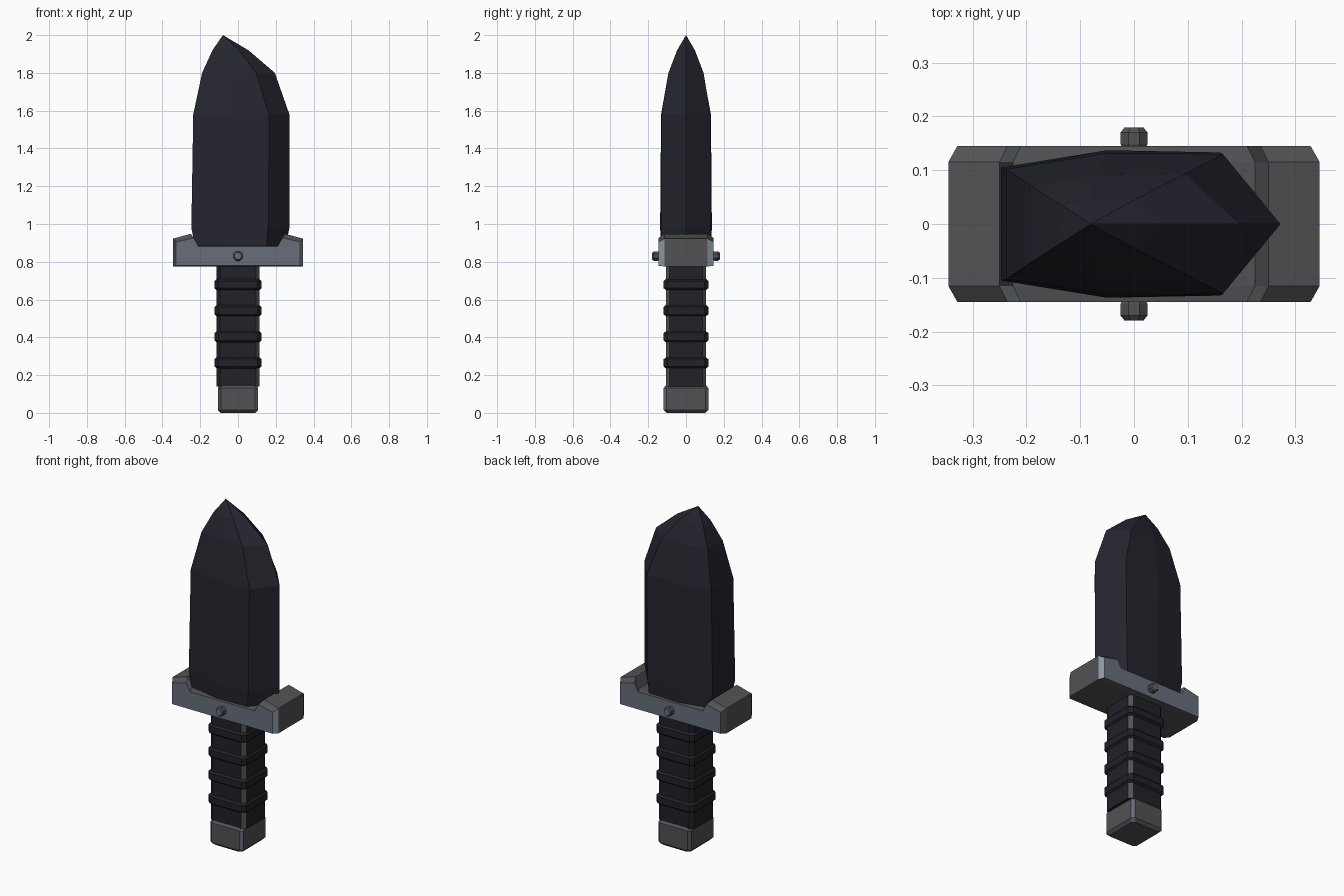
import bpy, bmesh

cube = bpy.data.objects.get("Cube")
if cube:
    bpy.data.objects.remove(cube, do_unlink=True)


def material(name, rgb):
    m = bpy.data.materials.new(name)
    m.use_nodes = True
    m.diffuse_color = (*rgb, 1)
    m.node_tree.nodes["Principled BSDF"].inputs["Base Color"].default_value = (*rgb, 1)
    return m


blade_black = material("blade black", (0.018, 0.018, 0.028))
grip_black = material("grip black", (0.015, 0.015, 0.021))
steel = material("blue steel", (0.14, 0.155, 0.195))
dark_metal = material("dark metal", (0.085, 0.085, 0.092))
bright = material("worn bright edge", (0.27, 0.31, 0.36))


def loft(name, rings, mats, rule=None):
    """Skin a stack of equal-length rings, cap both ends, colour faces by normal."""
    bm = bmesh.new()
    rows = [[bm.verts.new(p) for p in ring] for ring in rings]
    n = len(rows[0])
    for a, b in zip(rows, rows[1:]):
        for i in range(n):
            j = (i + 1) % n
            bm.faces.new((a[i], a[j], b[j], b[i]))
    bm.faces.new(rows[0][::-1])
    bm.faces.new(rows[-1])
    bmesh.ops.remove_doubles(bm, verts=bm.verts, dist=0.0005)
    bmesh.ops.recalc_face_normals(bm, faces=bm.faces)
    bm.normal_update()
    if rule:
        for f in bm.faces:
            f.material_index = rule(f.normal)
    me = bpy.data.meshes.new(name)
    bm.to_mesh(me)
    bm.free()
    for m in mats:
        me.materials.append(m)
    ob = bpy.data.objects.new(name, me)
    bpy.context.collection.objects.link(ob)
    return ob


def chamfered(hx, hy, c, z):
    """Rectangle with cut corners at height z."""
    quarter = [(hx, hy - c), (hx - c, hy)]
    half = quarter + [(-x, y) for x, y in quarter[::-1]]
    return [(x, y, z) for x, y in half + [(-x, -y) for x, y in half]]


def worn_corner(n):
    return 1 if n.x > 0.3 and abs(n.y) > 0.3 else 0


# Blade: flat spine on one side, bevelled cutting edge on the other
def blade_ring(z, spine_x, spine_y, mid_x, mid_y, ridge_x, ridge_y, edge_x):
    side = [(spine_x, spine_y), (mid_x, mid_y), (ridge_x, ridge_y)]
    pts = [(x, -y) for x, y in side] + [(edge_x, 0)] + side[::-1]
    return [(x, y, z) for x, y in pts]


sections = [
    (0.87, -0.225, 0.10, -0.05, 0.132, 0.15, 0.128, 0.25),
    (0.98, -0.247, 0.105, -0.05, 0.137, 0.16, 0.133, 0.272),
    (1.58, -0.237, 0.102, -0.05, 0.132, 0.165, 0.13, 0.272),
    (1.80, -0.19, 0.07, -0.07, 0.091, 0.095, 0.093, 0.195),
    (1.92, -0.135, 0.035, -0.08, 0.045, 0.005, 0.047, 0.055),
    (2.0, -0.08, 0, -0.08, 0, -0.08, 0, -0.08),
]
loft("blade", [blade_ring(*s) for s in sections], [blade_black])

# Guard: notched bar with chamfered front and back rims
outer = [(0.345, 0.775), (0.345, 0.922), (0.25, 0.948), (0.225, 0.887)]
inner = [(0.328, 0.779), (0.328, 0.905), (0.235, 0.926), (0.21, 0.882)]


def guard_ring(half, y):
    return [(x, y, z) for x, z in half + [(-x, z) for x, z in half[::-1]]]


def guard_rule(n):
    if abs(n.y) > 0.9:
        return 0
    return 2 if n.x > 0.3 and abs(n.y) > 0.2 else 1


loft("guard", [guard_ring(inner, -0.145), guard_ring(outer, -0.115),
               guard_ring(outer, 0.115), guard_ring(inner, 0.145)],
     [steel, dark_metal, bright], guard_rule)

# Grip with four raised bands
loft("grip", [chamfered(0.115, 0.107, 0.02, z) for z in (0.14, 0.78)],
     [grip_black, dark_metal], worn_corner)
for i in range(4):
    z = 0.265 + i * 0.138
    stack = [(0.113, 0.106, -0.03), (0.124, 0.118, -0.019),
             (0.124, 0.118, 0.019), (0.113, 0.106, 0.03)]
    loft(f"grip_band_{i + 1}",
         [chamfered(hx, hy, 0.02, z + dz) for hx, hy, dz in stack], [grip_black])

# Pommel
loft("pommel", [chamfered(hx, hy, 0.016, z) for hx, hy, z in
                [(0.092, 0.102, 0), (0.107, 0.118, 0.016),
                 (0.107, 0.118, 0.132), (0.096, 0.107, 0.146)]],
     [dark_metal, steel], worn_corner)

# Octagonal pin heads on both faces of the guard
def pin_ring(r, y):
    return [(x, y, 0.83 + z) for x, z, _ in chamfered(r, r, r * 0.586, 0)]


for label, s in (("front", -1), ("back", 1)):
    loft(f"{label}_pin", [pin_ring(r, s * y) for r, y in
                          [(0.018, 0.135), (0.025, 0.148), (0.025, 0.17), (0.018, 0.179)]],
         [dark_metal, steel], lambda n: 1 if abs(n.y) > 0.9 else 0)
